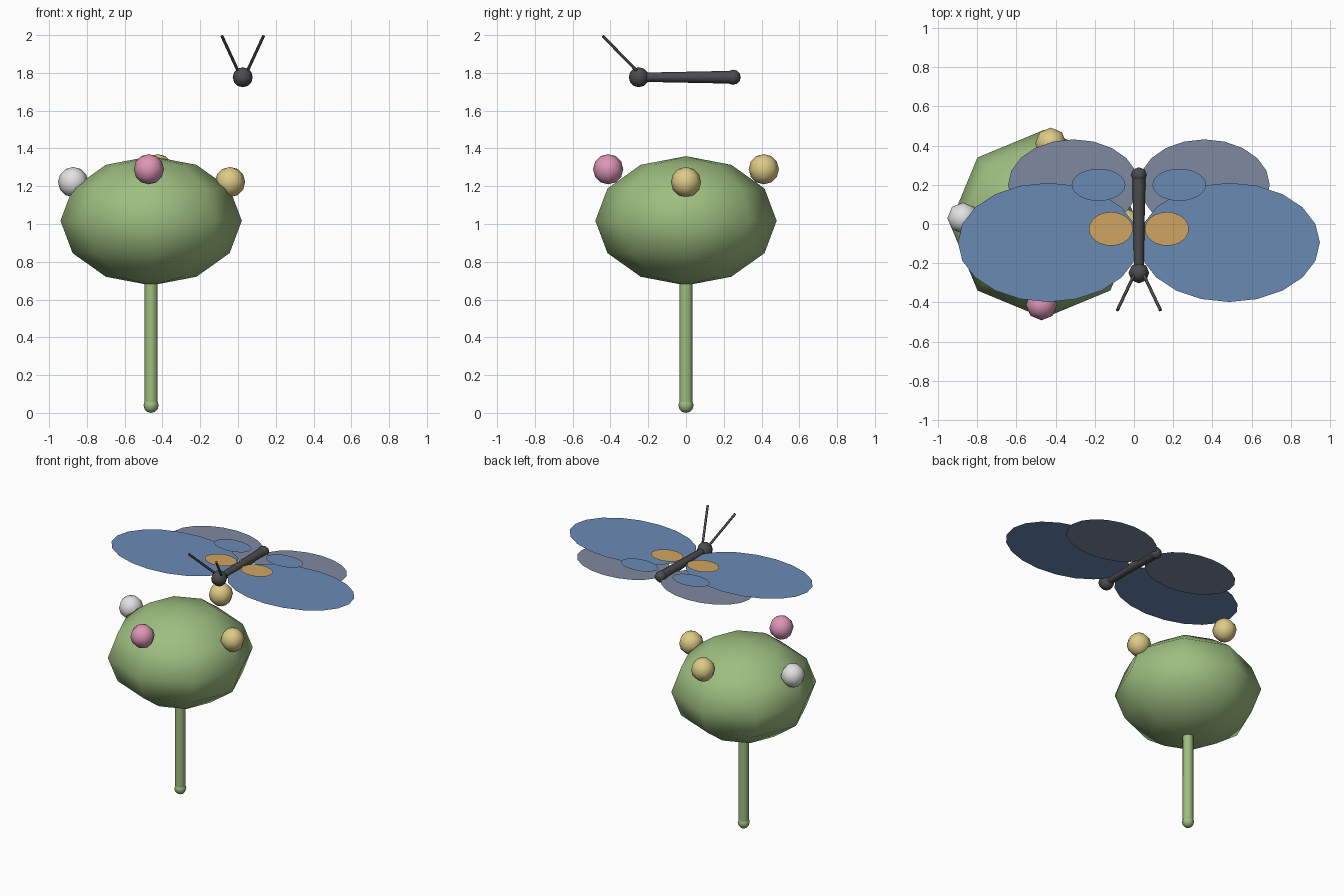
import bpy, bmesh
from mathutils import Matrix, Vector

cube = bpy.data.objects.get("Cube")
if cube:
    bpy.data.objects.remove(cube, do_unlink=True)


def material(name, srgb):
    """Flat colour, given in sRGB and stored as linear values."""
    lin = [(c / 255 / 12.92) if c < 11 else ((c / 255 + 0.055) / 1.055) ** 2.4 for c in srgb]
    mat = bpy.data.materials.new(name)
    mat.use_nodes = True
    mat.diffuse_color = (*lin, 1)
    bsdf = next(n for n in mat.node_tree.nodes if n.type == 'BSDF_PRINCIPLED')
    bsdf.inputs["Base Color"].default_value = (*lin, 1)
    bsdf.inputs["Roughness"].default_value = 0.8
    return mat


GREEN = material("leaf green", (158, 190, 128))
YELLOW = material("soft yellow", (222, 203, 134))
PINK = material("pink", (222, 150, 182))
WHITE = material("white", (226, 226, 226))
DARK = material("charcoal", (76, 76, 78))
BLUE = material("wing blue", (106, 138, 180))
GREY = material("wing grey", (126, 136, 160))
ORANGE = material("wing orange", (208, 165, 97))


def finish(name, bm, mat):
    mesh = bpy.data.meshes.new(name)
    bm.to_mesh(mesh)
    bm.free()
    mesh.materials.append(mat)
    obj = bpy.data.objects.new(name, mesh)
    bpy.context.collection.objects.link(obj)
    return obj


def ball(name, centre, size, mat):
    """Low-poly smooth ellipsoid with the given radii."""
    bm = bmesh.new()
    bmesh.ops.create_uvsphere(bm, u_segments=8, v_segments=6, radius=1)
    bm.transform(Matrix.Translation(centre) @ Matrix.Diagonal((*size, 1)))
    for f in bm.faces:
        f.smooth = True
    return finish(name, bm, mat)


def rod(name, start, end, r1, r2, mat):
    """Tapered rod between two points."""
    start, end = Vector(start), Vector(end)
    axis = end - start
    bm = bmesh.new()
    bmesh.ops.create_cone(bm, cap_ends=True, segments=8, radius1=r1, radius2=r2,
                          depth=axis.length)
    turn = axis.to_track_quat('Z', 'Y').to_matrix().to_4x4()
    bm.transform(Matrix.Translation((start + end) / 2) @ turn)
    for f in bm.faces:
        f.smooth = len(f.verts) == 4
    return finish(name, bm, mat)


def disc(name, centre, rx, ry, mat, sides):
    """Flat horizontal ellipse facing up."""
    bm = bmesh.new()
    bmesh.ops.create_circle(bm, cap_ends=True, segments=sides, radius=1)
    bm.transform(Matrix.Translation(centre) @ Matrix.Diagonal((rx, ry, 1, 1)))
    # Put a corner at the wing tip and keep the visible side up
    for f in bm.faces:
        f.normal_update()
        if f.normal.z < 0:
            f.normal_flip()
    return finish(name, bm, mat)


# Plant: stem with rounded foot, and faceted crown
PX = -0.46
rod("stem", (PX, 0, 0.04), (PX, 0, 0.72), 0.035, 0.035, GREEN)
ball("stem_foot", (PX, 0, 0.04), (0.04,) * 3, GREEN)
ball("crown", (PX, 0, 1.017), (0.48, 0.48, 0.342), GREEN)

# Blossoms on the crown
for name, centre, mat in (
        ("blossom_left", (-0.042, 0, 1.222), YELLOW),
        ("blossom_back", (-0.425, 0.412, 1.29), YELLOW),
        ("blossom_front", (-0.472, -0.412, 1.29), PINK),
        ("blossom_right", (-0.873, 0.03, 1.222), WHITE)):
    ball(name, centre, (0.08,) * 3, mat)

# Winged insect: body, head and tail
BX, BZ = 0.025, 1.777
rod("body", (BX, -0.25, BZ), (BX, 0.25, BZ), 0.024, 0.034, DARK)
ball("head", (BX, -0.25, BZ), (0.053,) * 3, DARK)
ball("tail", (BX, 0.25, BZ), (0.04,) * 3, DARK)

# Paired antennae, wings and wing spots
for side, label in ((1, "left"), (-1, "right")):
    rod(label + "_antenna", (BX + side * 0.02, -0.25, 1.8),
        (BX + side * 0.11, -0.44, 1.995), 0.008, 0.008, DARK)
    disc(label + "_hindwing", (BX + side * 0.334, 0.2, BZ - 0.008), 0.334, 0.232, GREY, 20)
    disc(label + "_forewing", (BX + side * 0.462, -0.094, BZ), 0.462, 0.304, BLUE, 20)
    disc(label + "_hindwing_spot", (BX + side * 0.206, 0.2, BZ + 0.008), 0.137, 0.082, BLUE, 24)
    disc(label + "_forewing_spot", (BX + side * 0.143, -0.025, BZ + 0.008), 0.112, 0.086, ORANGE, 24)
